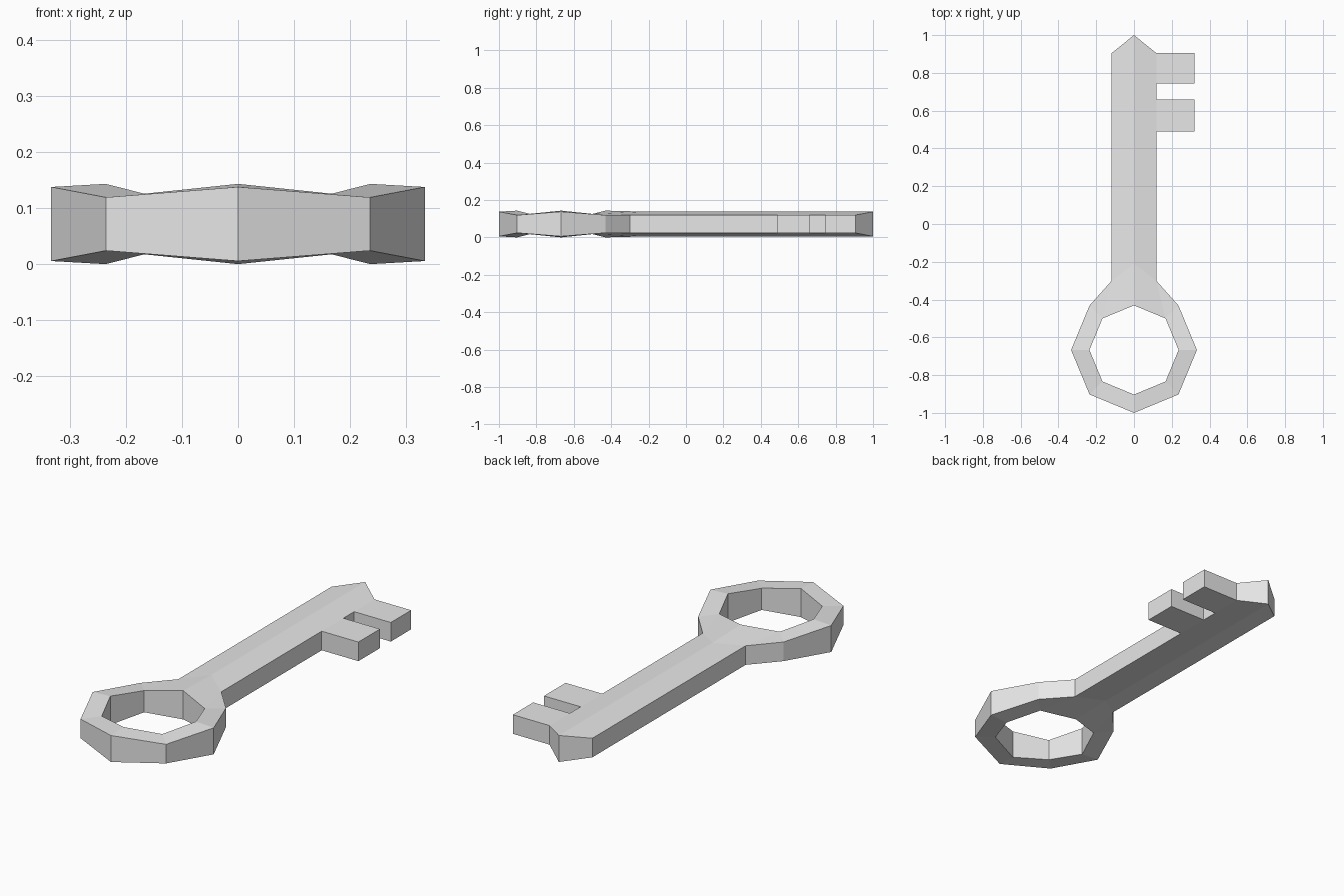
import bpy
import bmesh
from math import sin, cos, pi

MID = 0.0715          # height of the key's middle plane
RIDGE, EDGE = 0.066, 0.0475   # half thickness on the ridge and along the rim
WIDE = 0.118          # half width of the shaft
NECK_Y = -0.30
APEX_Y = -0.21

old = bpy.data.objects.get("Cube")
if old:
    bpy.data.objects.remove(old, do_unlink=True)

steel = bpy.data.materials.new("light_grey")
steel.use_nodes = True
steel.diffuse_color = (0.8, 0.8, 0.8, 1)
steel.node_tree.nodes["Principled BSDF"].inputs["Base Color"].default_value = (0.8, 0.8, 0.8, 1)


def slab(name, faces):
    """Closed flat part: faces of (x, y, half thickness) mirrored about MID and walled."""
    bm = bmesh.new()
    for sign in (1, -1):
        for face in faces:
            bm.faces.new([bm.verts.new((x, y, MID + sign * h)) for x, y, h in face])
    bmesh.ops.remove_doubles(bm, verts=bm.verts, dist=0.0005)
    rim = [e for e in bm.edges if e.is_boundary]
    bmesh.ops.bridge_loops(bm, edges=[]) if not rim else None
    # Wall each rim edge to its mirror image below
    below = {(round(v.co.x, 3), round(v.co.y, 3)): v for v in bm.verts if v.co.z < MID}
    for e in rim:
        a, b = e.verts
        if a.co.z > MID:
            low = [below[round(v.co.x, 3), round(v.co.y, 3)] for v in (b, a)]
            bm.faces.new([a, b] + low)
    bmesh.ops.recalc_face_normals(bm, faces=bm.faces)
    mesh = bpy.data.meshes.new(name)
    bm.to_mesh(mesh)
    bm.free()
    mesh.materials.append(steel)
    obj = bpy.data.objects.new(name, mesh)
    bpy.context.collection.objects.link(obj)
    return obj


def both_sides(faces):
    return faces + [[(-x, y, h) for x, y, h in face] for face in faces]


def ring_point(i, radius, high, low):
    a = i * pi / 4 - pi / 2
    return (radius * cos(a), -0.667 + radius * sin(a), low if i % 2 else high)


# Eight-sided bow, with its back drawn out to a pointed neck
outer = [ring_point(i, 0.333, RIDGE, EDGE) for i in range(4)]
inner = [ring_point(i, 0.236, MID, 0.054) for i in range(5)]
neck, apex = (WIDE, NECK_Y, EDGE), (0, APEX_Y, RIDGE)
half_bow = [[outer[i], outer[i + 1], inner[i + 1], inner[i]] for i in range(3)]
half_bow += [[outer[3], neck, inner[3]], [inner[3], neck, apex, inner[4]]]
slab("bow", both_sides(half_bow))

# Ridged shaft with a pointed end
half_shaft = [[apex, neck, (WIDE, 0.905, EDGE), (0, 1, RIDGE)]]
slab("shaft", both_sides(half_shaft))

# Two flat teeth on the left side
for name, y0, y1 in (("inner_tooth", 0.49, 0.66), ("outer_tooth", 0.745, 0.905)):
    slab(name, [[(x, y, EDGE) for x, y in
                 ((WIDE, y0), (0.32, y0), (0.32, y1), (WIDE, y1))]])
